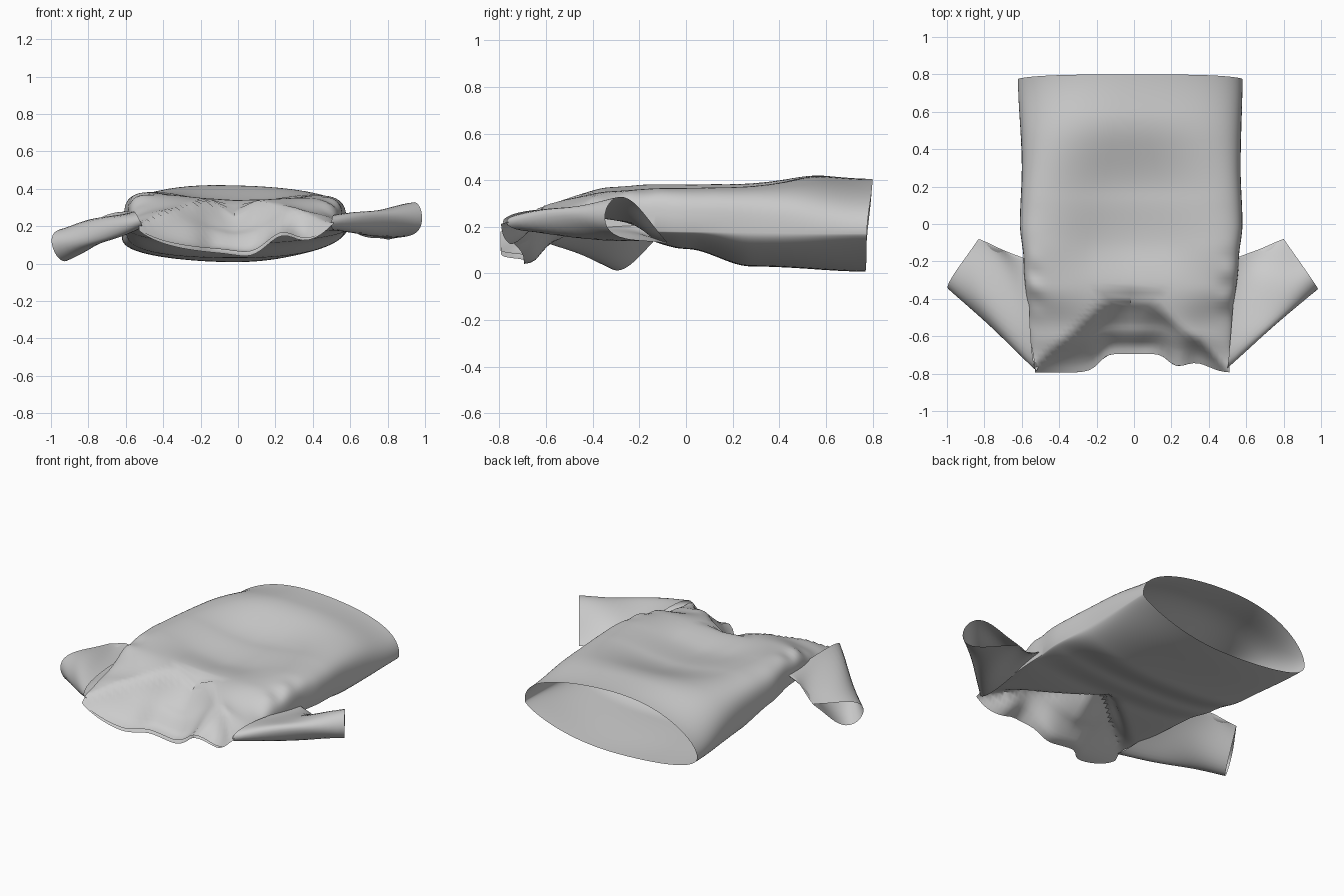
import bpy, bmesh, math
from mathutils import Vector

cube = bpy.data.objects.get("Cube")
if cube:
    bpy.data.objects.remove(cube)

cloth = bpy.data.materials.new("grey_cloth")
cloth.use_nodes = True
GREY = (0.6, 0.6, 0.6, 1)
cloth.diffuse_color = GREY
cloth.node_tree.nodes["Principled BSDF"].inputs["Base Color"].default_value = GREY


def curve(keys, v):
    """Smoothly interpolated value of (position, value) keys."""
    if v <= keys[0][0]:
        return keys[0][1]
    for (a, p), (b, q) in zip(keys, keys[1:]):
        if v <= b:
            f = (v - a) / (b - a)
            return p + (q - p) * f * f * (3 - 2 * f)
    return keys[-1][1]


def bump(v, centre, width):
    return math.exp(-((v - centre) / width) ** 2)


def loft(name, rings):
    """Open tube of cloth through closed rings of points."""
    bm = bmesh.new()
    rows = [[bm.verts.new(p) for p in ring] for ring in rings]
    n = len(rows[0])
    for a, b in zip(rows, rows[1:]):
        for i in range(n):
            j = (i + 1) % n
            bm.faces.new((a[i], a[j], b[j], b[i]))
    bmesh.ops.recalc_face_normals(bm, faces=bm.faces)
    mesh = bpy.data.meshes.new(name)
    bm.to_mesh(mesh)
    bm.free()
    mesh.materials.append(cloth)
    obj = bpy.data.objects.new(name, mesh)
    bpy.context.collection.objects.link(obj)
    bpy.ops.object.select_all(action='DESELECT')
    obj.select_set(True)
    bpy.context.view_layer.objects.active = obj
    bpy.ops.object.shade_smooth_by_angle(angle=math.radians(40))


# Torso outline and heights along the length, shoulders to hem
RIGHT_SIDE = [(-.79, -.53), (-.5, -.57), (-.2, -.59), (0, -.61), (.3, -.6), (.8, -.62)]
LEFT_SIDE = [(-.79, .51), (-.5, .53), (-.2, .56), (0, .58), (.3, .57), (.8, .58)]
RIGHT_FOLD = [(-.79, .22), (-.25, .23), (.8, .14)]
LEFT_FOLD = [(-.79, .22), (-.2, .18), (.8, .17)]
TOP = [(-.79, .235), (-.6, .305), (-.33, .385), (-.1, .42), (.45, .425), (.8, .405)]
BOTTOM = [(-.79, .19), (-.25, .16), (0, .105), (.28, .03), (.8, .008)]
DIP = [(-.55, 0), (-.33, .045), (-.1, .115), (.15, .095), (.6, 0)]
TOP_ROUND = [(-.79, 1.6), (-.55, 2.3), (-.25, 5), (.1, 4), (.8, 2.1)]
BOTTOM_ROUND = [(-.79, 1.8), (0, 2.1), (.3, 2.4), (.8, 1.9)]


def height(t, n):
    return max(0, 1 - abs(t) ** n) ** (1 / n)


def torso_point(y, angle):
    c, s = math.cos(angle), math.sin(angle)
    top_n = curve(TOP_ROUND, y) + .3 * c
    low_n = curve(BOTTOM_ROUND, y) - .4 * c
    t = math.copysign(abs(c) ** (2 / (top_n if s >= 0 else low_n)), c)
    left, right = curve(LEFT_SIDE, y), curve(RIGHT_SIDE, y)
    x = (left + right) / 2 + t * (left - right) / 2
    blend = (1 + t) / 2
    fold = curve(RIGHT_FOLD, y) * (1 - blend) + curve(LEFT_FOLD, y) * blend
    front = max(0, min(1, (-.3 - y) / .45))
    # upper sheet: dip across the chest, sunken hollow behind the collar
    h = height(t, top_n)
    z = fold + (curve(TOP, y) - fold - .015 * t) * h
    ridge = -.33 - .45 * abs(x + .03) / .53
    z -= .17 * (1 - math.exp(-max(0, ridge - y) / .15))
    z -= curve(DIP, y) * bump(x, -.03, .4) * h
    # gathers beside the armholes, hanging pleat along the front edge
    z += .014 * math.sin(38 * y + 5 * t) * h * bump(abs(t), .93, .1) * bump(y, -.35, .16)
    z += front ** 3 * (.09 * bump(x, .24, .1) - .015 * bump(x, .06, .08)) * h
    # lower sheet: belly that folds up against the collar
    if s < 0:
        h = height(t, low_n)
        under = fold - (fold - curve(BOTTOM, y)) * h
        tuck = curve([(0, 0), (.2, 1)], ridge + .14 - y)
        z = under + (z - .022 * h - under) * tuck
    # wavy collar edge and slanted hem
    scoop = .1 / (1 + (abs(x) / .19) ** 8) + .05 * bump(x, .33, .1)
    hem = max(0, (y - .5) / .3)
    y += scoop * front ** 2 - hem * (.03 * (1 - s) / 2 + .01 * abs(t) ** 6)
    return x, y, z


STEPS, AROUND = 60, 96
loft("shirt_body", [
    [torso_point(-.795 + 1.595 * i / STEPS, 2 * math.pi * j / AROUND) for j in range(AROUND)]
    for i in range(STEPS + 1)])


# Sleeves: flattened teardrop tubes, rounder at the outer front edge
def sleeve(name, arm_front, arm_back, cuff_front, cuff_back, sag):
    points = [Vector(p) for p in (arm_front, arm_back, cuff_front, cuff_back)]
    axis = (points[2] + points[3] - points[0] - points[1]).normalized()
    rings = []
    for i in range(15):
        f = i / 14
        a = points[0].lerp(points[2], f)
        b = points[1].lerp(points[3], f)
        b.z += sag * math.sin(math.pi * f)
        across = (a - b).cross(axis).normalized()
        ring = []
        for j in range(36):
            ang = 2 * math.pi * j / 36
            c, s = math.cos(ang), math.sin(ang)
            width = (.065 + .065 * f) * (.12 + .88 * (.5 + .5 * c) ** 1.2)
            crease = .012 * math.sin(3 * ang + 4 * f) * math.sin(math.pi * f)
            ring.append((a + b) / 2 + (a - b) / 2 * c + across * (width * s + crease))
        rings.append(ring)
    loft(name, rings)


sleeve("right_sleeve", (-.52, -.785, .22), (-.57, -.19, .28),
       (-.98, -.345, .06), (-.83, -.08, .2), .01)
sleeve("left_sleeve", (.5, -.77, .22), (.55, -.18, .22),
       (.98, -.34, .28), (.8, -.08, .13), -.02)
